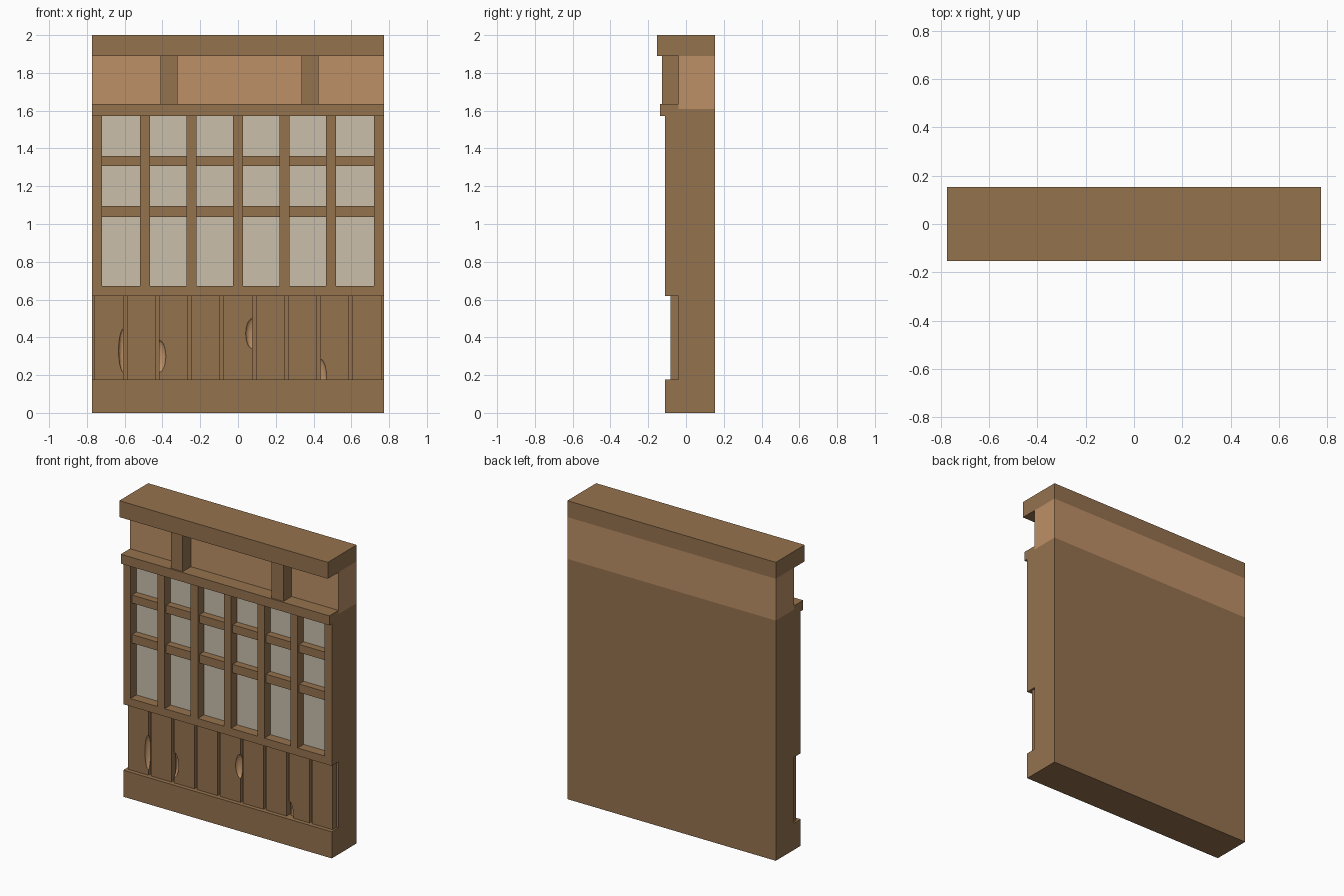
import bpy, bmesh
from mathutils import Matrix, Vector

if "Cube" in bpy.data.objects:
    bpy.data.objects.remove(bpy.data.objects["Cube"])


def material(name, rgb):
    m = bpy.data.materials.new(name)
    m.diffuse_color = (*rgb, 1)
    m.use_nodes = True
    m.node_tree.nodes["Principled BSDF"].inputs["Base Color"].default_value = m.diffuse_color
    return m


WOOD = material("brown_wood", (0.30, 0.17, 0.076))
PLASTER = material("tan_plaster", (0.51, 0.28, 0.134))
PAPER = material("window_paper", (0.59, 0.52, 0.41))

HALF_W = 0.773
BACK = 0.153
CORE_FRONT = -0.04


def add(name, bm, mat):
    me = bpy.data.meshes.new(name)
    bm.to_mesh(me)
    bm.free()
    me.materials.append(mat)
    ob = bpy.data.objects.new(name, me)
    bpy.context.collection.objects.link(ob)
    return ob


def box(name, x0, x1, y0, y1, z0, z1, mat=WOOD):
    bm = bmesh.new()
    c = Vector(((x0 + x1) / 2, (y0 + y1) / 2, (z0 + z1) / 2))
    size = Matrix.Diagonal((x1 - x0, y1 - y0, z1 - z0, 1))
    bmesh.ops.create_cube(bm, size=1, matrix=Matrix.Translation(c) @ size)
    return add(name, bm, mat)


def chip(board, x, z, rx, rz):
    """Carve a lens-shaped chip out of a board edge, leaving pale wood."""
    bm = bmesh.new()
    bmesh.ops.create_uvsphere(
        bm, u_segments=24, v_segments=16, radius=1,
        matrix=Matrix.Translation((x, -0.084, z)) @ Matrix.Diagonal((rx, 0.025, rz, 1)))
    cutter = add("chip_cutter", bm, PLASTER)
    cutter.hide_render = True
    board.data.materials.append(PLASTER)
    mod = board.modifiers.new("chip", 'BOOLEAN')
    mod.operation = 'DIFFERENCE'
    mod.solver = 'EXACT'
    mod.material_mode = 'TRANSFER'
    mod.object = cutter
    bpy.context.view_layer.objects.active = board
    bpy.ops.object.modifier_apply(modifier=mod.name)
    bpy.data.objects.remove(cutter)


# Wall body, upper plaster band and top beam
box("wall_core", -HALF_W, HALF_W, CORE_FRONT, BACK, 0, 1.61)
box("plaster_band", -HALF_W, HALF_W, CORE_FRONT, BACK, 1.61, 1.89, PLASTER)
box("top_beam", -HALF_W, HALF_W, -0.153, BACK, 1.89, 2.0)
for x in (-0.365, 0.381):
    box("short_post", x - 0.044, x + 0.044, -0.127, CORE_FRONT, 1.635, 1.89)

# Rails and base
box("window_head_rail", -HALF_W, HALF_W, -0.137, CORE_FRONT, 1.572, 1.635)
box("window_sill", -HALF_W, HALF_W, -0.111, CORE_FRONT, 0.62, 0.672)
box("base_beam", -HALF_W, HALF_W, -0.111, CORE_FRONT, 0, 0.178)

# Lattice window
box("window_panes", -0.72, 0.72, -0.047, CORE_FRONT, 0.672, 1.572, PAPER)
for x in (-0.7465, -0.493, -0.247, 0, 0.247, 0.493, 0.7465):
    box("lattice_upright", x - 0.0265, x + 0.0265, -0.111, CORE_FRONT, 0.672, 1.572)
for z0, z1 in ((1.038, 1.095), (1.306, 1.36)):
    box("lattice_crossbar", -0.73, 0.73, -0.095, CORE_FRONT, z0, z1)

# Lower boards with narrow gaps
PITCH, BOARD_HALF = 0.1707, 0.0765
boards = []
for i in range(9):
    x = (i - 4) * PITCH
    boards.append(box("lower_board", x - BOARD_HALF, x + BOARD_HALF,
                      -0.083, CORE_FRONT, 0.178, 0.62))

# Worn chips on board edges: board index, side, centre height, half sizes
for i, side, z, rx, rz in ((0, 1, 0.33, 0.026, 0.115), (2, -1, 0.30, 0.036, 0.085),
                           (4, 1, 0.42, 0.036, 0.08), (7, -1, 0.185, 0.034, 0.10)):
    chip(boards[i], (i - 4) * PITCH + side * BOARD_HALF, z, rx, rz)
